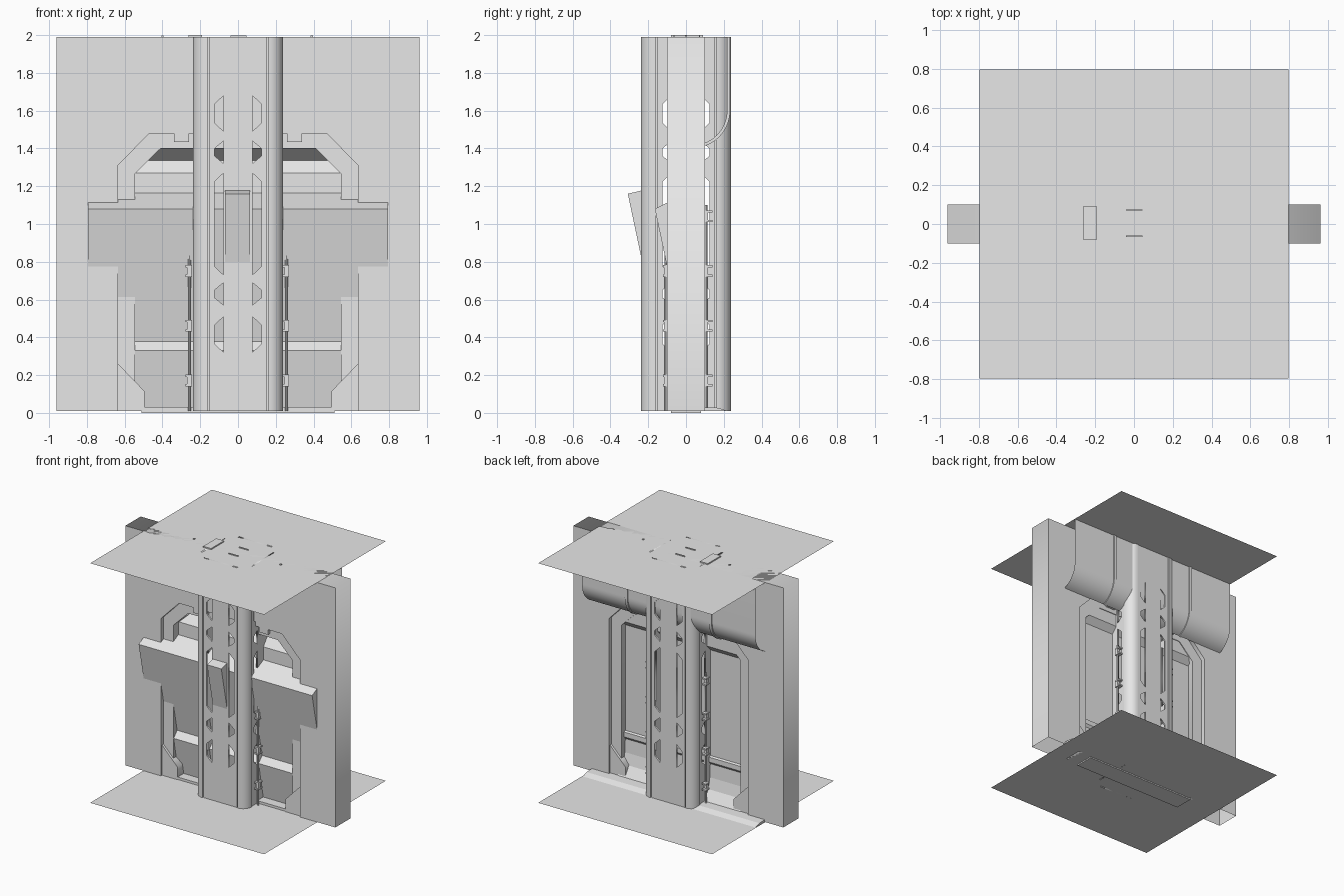
import bpy, bmesh, math
from mathutils import Matrix

if "Cube" in bpy.data.objects:
    bpy.data.objects.remove(bpy.data.objects["Cube"])

grey = bpy.data.materials.new("light_grey")
grey.diffuse_color = (0.8, 0.8, 0.8, 1)
grey.use_nodes = True
grey.node_tree.nodes["Principled BSDF"].inputs["Base Color"].default_value = grey.diffuse_color
Z0, Z1 = 0.01, 1.99


def add(name, mesh, matrix=None, smooth=False):
    mesh.materials.clear()
    mesh.materials.append(grey)
    if matrix:
        mesh.transform(matrix)
    if smooth:
        mesh.shade_smooth()
        mesh.set_sharp_from_angle(angle=math.radians(32))
    ob = bpy.data.objects.new(name, mesh)
    bpy.context.collection.objects.link(ob)
    return ob


def prism(name, pts, axis, a, b, closed=True, smooth=False, matrix=None):
    """Extrude a profile along x (profile is y,z) or z (profile is x,y)."""
    bm = bmesh.new()
    put = (lambda p, t: (t, p[0], p[1])) if axis == "x" else (lambda p, t: (p[0], p[1], t))
    lo = [bm.verts.new(put(p, a)) for p in pts]
    hi = [bm.verts.new(put(p, b)) for p in pts]
    n = len(pts)
    for i in range(n if closed else n - 1):
        j = (i + 1) % n
        bm.faces.new((lo[i], lo[j], hi[j], hi[i]))
    if closed:
        bm.faces.new(lo)
        bm.faces.new(hi)
    bmesh.ops.recalc_face_normals(bm, faces=bm.faces)
    me = bpy.data.meshes.new(name)
    bm.to_mesh(me)
    bm.free()
    return add(name, me, matrix, smooth)


def box(name, x0, x1, y0, y1, z0, z1):
    return prism(name, [(x0, y0), (x1, y0), (x1, y1), (x0, y1)], "z", z0, z1)


def plate(name, outlines, half, matrix=Matrix()):
    """Upright plate in the x-z plane; inner outlines become holes."""
    cu = bpy.data.curves.new(name, "CURVE")
    cu.dimensions, cu.fill_mode, cu.extrude = "2D", "BOTH", half
    for pts in outlines:
        sp = cu.splines.new("POLY")
        sp.points.add(len(pts) - 1)
        for p, q in zip(sp.points, pts):
            p.co = (q[0], q[1], 0, 1)
        sp.use_cyclic_u = True
    tmp = bpy.data.objects.new("tmp", cu)
    bpy.context.collection.objects.link(tmp)
    dg = bpy.context.evaluated_depsgraph_get()
    me = bpy.data.meshes.new_from_object(tmp.evaluated_get(dg))
    bpy.data.objects.remove(tmp)
    bm = bmesh.new()
    bm.from_mesh(me)
    bmesh.ops.remove_doubles(bm, verts=bm.verts, dist=1e-5)
    bmesh.ops.recalc_face_normals(bm, faces=bm.faces)
    bm.to_mesh(me)
    bm.free()
    return add(name, me, matrix @ Matrix.Rotation(math.pi / 2, 4, "X"))


def sheet(name, z):
    bm = bmesh.new()
    bmesh.ops.create_grid(bm, x_segments=1, y_segments=1, size=0.795)
    me = bpy.data.meshes.new(name)
    bm.to_mesh(me)
    bm.free()
    return add(name, me, Matrix.Translation((0, 0, z)))


def both(half):
    """Mirror a half outline (right side, bottom to top) to the left."""
    return half + [(-x, z) for x, z in reversed(half)]


# floor and ceiling
sheet("floor", Z0)
sheet("ceiling", Z1)

# wall with an octagonal doorway, open underneath
arch = [(0.635, Z0), (0.635, 1.31), (0.47, 1.48)]
wall = plate("wall", [[(0.96, Z1), (0.96, Z0)] + both(arch) + [(-0.96, Z0), (-0.96, Z1)]], 0.1)
bm = bmesh.new()
bm.from_mesh(wall.data)
under = [f for f in bm.faces if f.normal.z < -0.9 and f.calc_center_median().z < 0.05]
bmesh.ops.delete(bm, geom=under, context="FACES")
bm.to_mesh(wall.data)
bm.free()

# inner door frame
inner = [(0.545, Z0), (0.545, 1.265), (0.41, 1.4)]
plate("door_frame", [both(arch) + list(reversed(both(inner)))], 0.066)

# foot gussets and top brackets of the frame
for s in (-1, 1):
    foot = [(0.635, Z0), (0.635, 0.26), (0.495, 0.115), (0.495, Z0)]
    plate("foot_gusset", [[(s * x, z) for x, z in foot]], 0.085)
    box("frame_bracket", *sorted((s * 0.26, s * 0.34)), -0.095, 0.095, 1.435, 1.479)

# door panel with a slanted slot near its top
prism("door_panel", [(0, Z0), (0, 1.27), (0.05, 1.335), (-0.04, 1.4), (-0.04, 1.45),
                     (0.06, 1.45), (0.06, 1.3), (0.012, 1.25), (0.012, Z0)], "x", -0.56, 0.56)

# leaning upper board, lower board and the flared skirting behind
prism("upper_board", [(-0.165, 1.08), (0.004, 1.165), (0.004, 0.36), (-0.012, 0.36)],
      "x", -0.793, 0.793)
prism("lower_board", [(-0.062, 0.33), (-0.015, 0.38), (0.004, 0.38), (0.004, 0.02), (0, 0.02)],
      "x", -0.62, 0.62)
prism("back_skirting", [(0.004, 0.38), (0.03, 0.37), (0.03, 0.33), (0.014, 0.31), (0.02, 0.2),
                        (0.04, 0.11), (0.09, 0.03), (0.004, 0.03)], "x", -0.56, 0.56)
box("door_sill", -0.51, 0.51, -0.08, 0.08, 0, 0.03)
prism("back_ramp", [(0.08, Z0), (0.08, 0.03), (0.17, 0.027), (0.22, Z0)], "x", -0.79, 0.79)

# column: four perforated faces and four rounded corners
holes = []
for z0, z1, c in ((1.49, 1.68, 0.045), (1.32, 1.44, 0.04), (0.73, 1.27, 0.045),
                  (0.57, 0.69, 0.04), (0.32, 0.51, 0.045)):
    for s in (-1, 1):
        holes.append([(s * 0.076, z0), (s * 0.124, z0 + c), (s * 0.124, z1 - c), (s * 0.076, z1)])
edge = [(-0.152, Z0), (0.152, Z0), (0.152, Z1), (-0.152, Z1)]
arc = [(0.16 + 0.078 * math.cos(a), 0.16 + 0.078 * math.sin(a))
       for a in (math.pi / 2 * (1 - i / 10) for i in range(11))]
corner = [(0.145, 0.215), (0.16, 0.215)] + arc + [(0.215, 0.16), (0.215, 0.145)]
for k in range(4):
    turn = Matrix.Rotation(k * math.pi / 2, 4, "Z")
    plate("column_face", [edge] + holes, 0.007, turn @ Matrix.Translation((0, -0.225, 0)))
    prism("column_corner", corner, "z", Z0, Z1, smooth=True, matrix=turn)

# leaning plate on the column front
prism("column_wedge", [(-0.308, 1.16), (-0.232, 1.178), (-0.232, 0.8)], "x", -0.068, 0.063)


# curved hood under the ceiling at the back, with seam ribs
def hood_path(r):
    return [(0.225 + r, Z1)] + [
        (0.035 + (0.19 + r) * math.cos(a), 1.6 - (0.19 + r) * math.sin(a))
        for a in (math.radians(70) * i / 12 for i in range(13))]


prism("hood", hood_path(0), "x", -0.793, 0.793, closed=False, smooth=True)
for s in (-1, 1):
    prism("hood_rib", hood_path(0.008) + hood_path(-0.008)[::-1], "x",
          s * 0.385 - 0.012, s * 0.385 + 0.012, smooth=True)

# vertical rods with clamps beside the column
for sx in (-1, 1):
    for sy in (-1, 1):
        x, y = sx * 0.257, sy * 0.105
        ring = [(x + 0.008 * math.cos(i * math.pi / 4), y + 0.008 * math.sin(i * math.pi / 4))
                for i in range(8)]
        prism("rod", ring, "z", Z0, 1.1, smooth=True)
        for z in (0.17, 0.46, 0.75, 1.04):
            for dz in (-0.03, 0.02):
                box("clamp_jaw", x - 0.022, x + 0.014, y - 0.016, y + 0.035, z + dz, z + dz + 0.012)
            box("clamp_body", x - 0.012, x + 0.012, y - 0.012, y + 0.012, z - 0.03, z + 0.03)

# small fittings on top of the ceiling
box("top_cover", -0.262, -0.19, -0.08, 0.09, 1.985, 2.0)
for y in (0.072, -0.063):
    box("top_strip", -0.04, 0.045, y - 0.003, y + 0.003, 1.985, 1.998)
for x in (-0.4, 0.39):
    box("top_pin", x - 0.006, x + 0.006, -0.006, 0.006, 1.985, 1.997)
